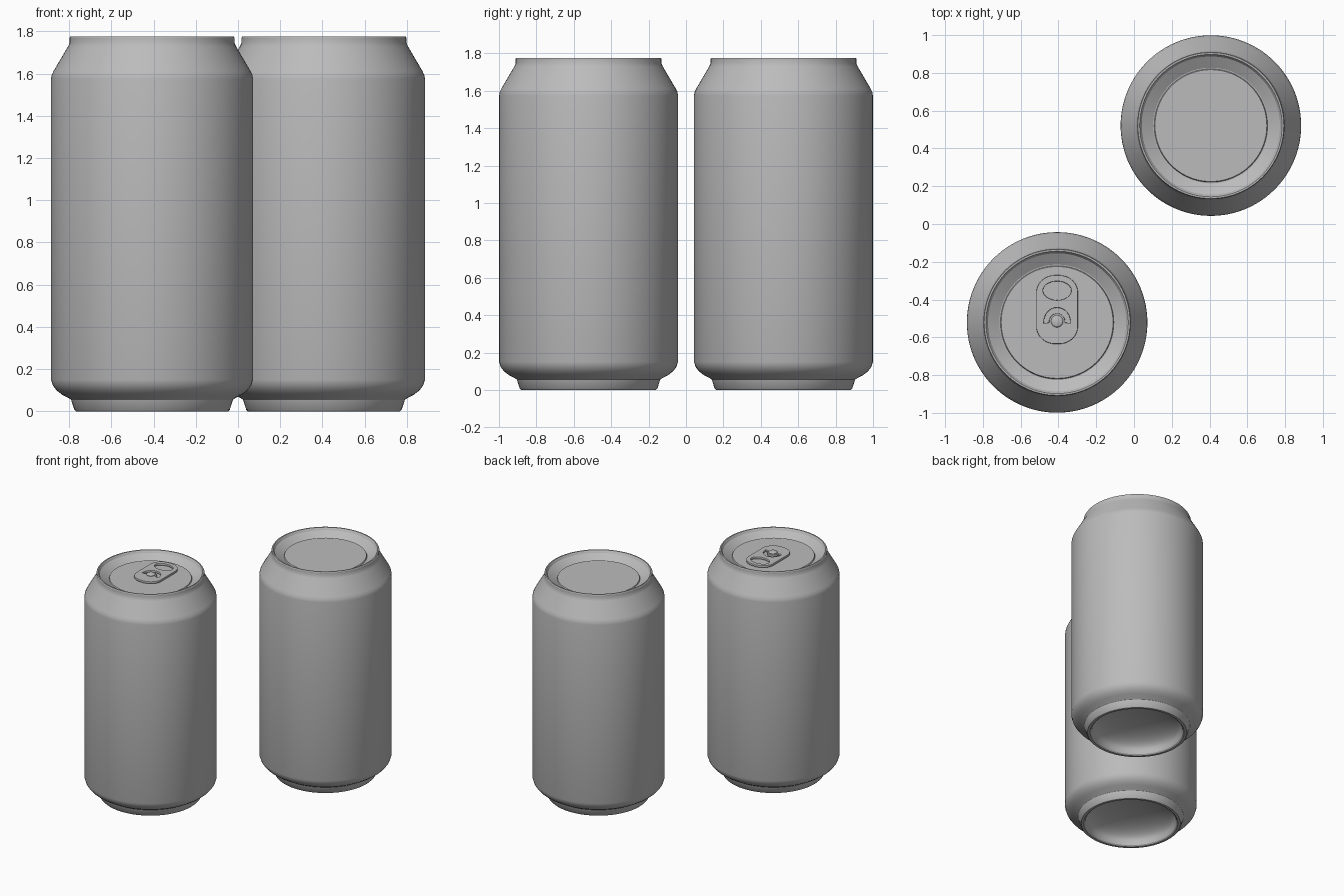
import bpy, bmesh, math
from mathutils import Vector

cube = bpy.data.objects.get("Cube")
if cube:
    bpy.data.objects.remove(cube, do_unlink=True)

SEGMENTS = 96
FRONT = Vector((-0.407, -0.521, 0))
BACK = Vector((0.407, 0.521, 0))

aluminium = bpy.data.materials.new("aluminium grey")
aluminium.use_nodes = True
grey = (0.5, 0.5, 0.5, 1)
aluminium.diffuse_color = grey
aluminium.node_tree.nodes["Principled BSDF"].inputs["Base Color"].default_value = grey


def add_object(name, mesh, location, angle=30):
    obj = bpy.data.objects.new(name, mesh)
    bpy.context.collection.objects.link(obj)
    obj.location = location
    mesh.materials.clear()
    mesh.materials.append(aluminium)
    bpy.ops.object.select_all(action="DESELECT")
    bpy.context.view_layer.objects.active = obj
    obj.select_set(True)
    bpy.ops.object.shade_smooth_by_angle(angle=math.radians(angle))
    return obj


def lathe(name, profile, location):
    """Spin (radius, height) points around z; both ends may lie on the axis."""
    bm = bmesh.new()
    verts = [bm.verts.new((r, 0, z)) for r, z in profile]
    edges = [bm.edges.new(pair) for pair in zip(verts, verts[1:])]
    bmesh.ops.spin(bm, geom=verts + edges, cent=(0, 0, 0), axis=(0, 0, 1),
                   angle=math.tau, steps=SEGMENTS)
    bmesh.ops.remove_doubles(bm, verts=bm.verts, dist=0.0001)
    bmesh.ops.recalc_face_normals(bm, faces=bm.faces)
    mesh = bpy.data.meshes.new(name)
    bm.to_mesh(mesh)
    bm.free()
    return add_object(name, mesh, location)


def arc(cx, cy, rx, ry, start, end, steps=16):
    angles = [math.radians(start + (end - start) * i / steps) for i in range(steps + 1)]
    return [(cx + rx * math.cos(a), cy + ry * math.sin(a)) for a in angles]


def plate(name, outlines, location, thickness, bevel):
    """Flat plate from closed outlines; inner outlines become holes."""
    curve = bpy.data.curves.new(name, "CURVE")
    curve.dimensions = "2D"
    curve.fill_mode = "BOTH"
    curve.extrude = thickness / 2 - bevel
    curve.bevel_depth = bevel
    curve.bevel_resolution = 1
    curve.offset = -bevel
    for points in outlines:
        spline = curve.splines.new("POLY")
        spline.points.add(len(points) - 1)
        for point, (x, y) in zip(spline.points, points):
            point.co = (x, y, 0, 1)
        spline.use_cyclic_u = True
    temp = bpy.data.objects.new(name + " outline", curve)
    bpy.context.collection.objects.link(temp)
    graph = bpy.context.evaluated_depsgraph_get()
    mesh = bpy.data.meshes.new_from_object(temp.evaluated_get(graph))
    bpy.data.objects.remove(temp, do_unlink=True)
    return add_object(name, mesh, location)


# Hollow underside, foot ring and rounded lower edge
dome = [(0.325 * math.sin(t), 0.03 + 0.11 * math.cos(t))
        for t in (math.pi / 2 * i / 10 for i in range(11))]
foot = [(0.332, 0.008), (0.342, 0), (0.36, 0), (0.368, 0.008), (0.383, 0.055)]
lower_edge = [(0.392, 0.062), (0.425, 0.079), (0.452, 0.1), (0.47, 0.124), (0.478, 0.15)]
# Straight wall, tapered shoulder and rolled rim
wall = [(0.478, 1.575), (0.475, 1.593), (0.466, 1.612), (0.398, 1.728), (0.39, 1.745)]
rim = [(0.39, 1.77), (0.386, 1.776), (0.377, 1.776), (0.372, 1.77)]
# Sloping recess with a shallow groove round the flat lid panel
lid = [(0.366, 1.758), (0.306, 1.722), (0.3, 1.722), (0.296, 1.73), (0, 1.73)]
can_profile = dome + foot + lower_edge + wall + rim + lid

for label, place in (("front", FRONT), ("back", BACK)):
    lathe(label + "_can", can_profile, place)

# Pull tab with finger hole and arched slot
corner = 0.1
tab_outline = (arc(0.01, 0.09, corner, 0.092, 0, 90) + arc(-0.01, 0.09, corner, 0.092, 90, 180)
               + arc(-0.01, -0.09, corner, 0.092, 180, 270) + arc(0.01, -0.09, corner, 0.092, 270, 360))
finger_hole = arc(0, 0.1, 0.075, 0.05, 0, 345, 23)
slot = arc(0, -0.065, 0.07, 0.075, -5, 185) + arc(0, -0.065, 0.043, 0.045, 185, -5)
plate("pull_tab", [tab_outline, finger_hole, slot],
      FRONT + Vector((0, 0.068, 1.744)), 0.018, 0.004)

# Rivet holding the tab
rivet = [(0.032, 1.73), (0.032, 1.757), (0.026, 1.763), (0.014, 1.766), (0, 1.767)]
lathe("tab_rivet", rivet, FRONT + Vector((0, 0.006, 0)))
